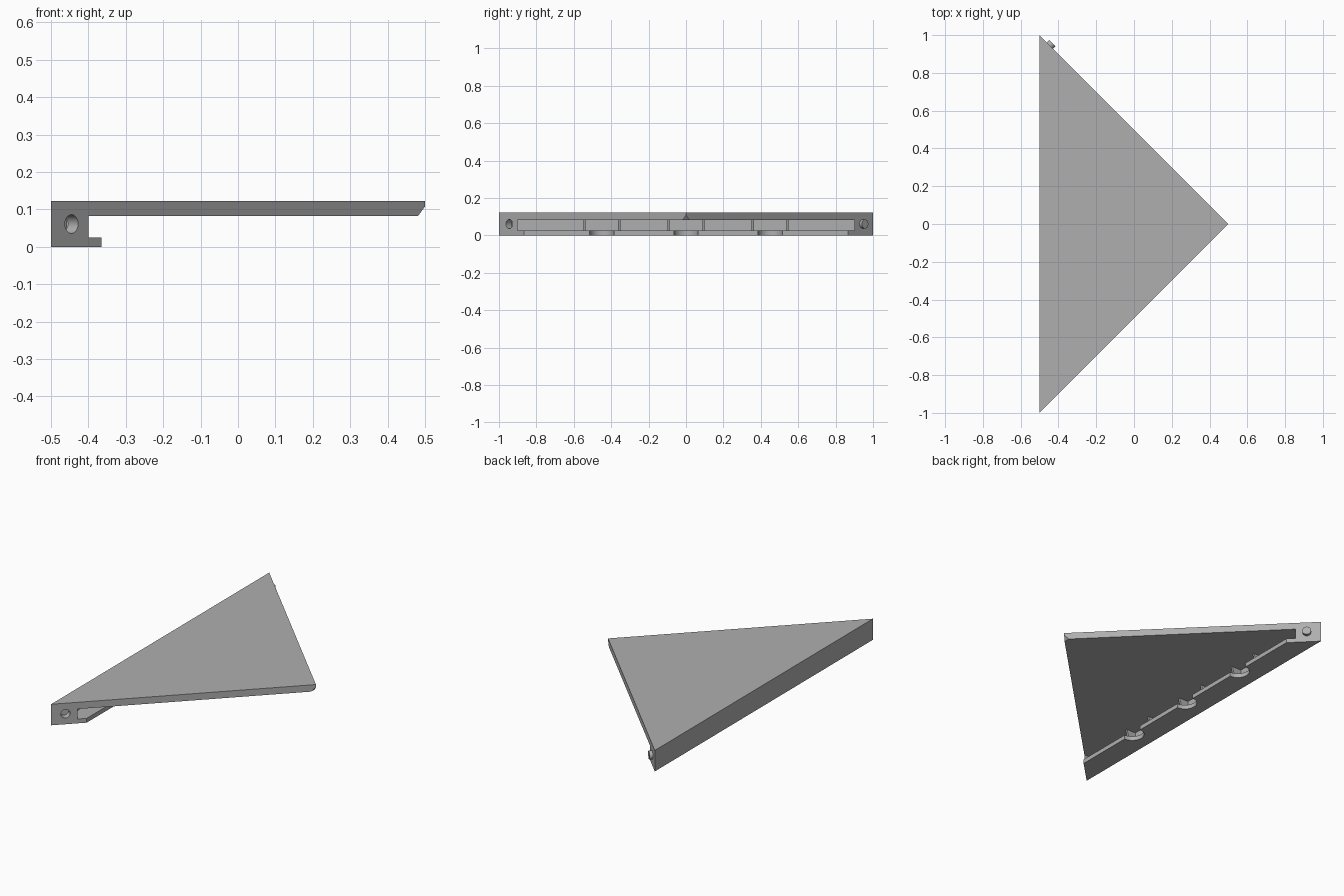
import bpy, bmesh, math
from mathutils import Vector, Matrix

if "Cube" in bpy.data.objects:
    bpy.data.objects.remove(bpy.data.objects["Cube"])

TOP, UNDER, SHELF = 0.122, 0.083, 0.025      # plate top, plate underside, shelf top
grey = bpy.data.materials.new("mid grey")
grey.diffuse_color = (0.43, 0.43, 0.43, 1)
grey.use_nodes = True
grey.node_tree.nodes["Principled BSDF"].inputs["Base Color"].default_value = grey.diffuse_color


def make_object(name, bm):
    bmesh.ops.recalc_face_normals(bm, faces=bm.faces[:])
    mesh = bpy.data.meshes.new(name)
    bm.to_mesh(mesh)
    bm.free()
    mesh.materials.append(grey)
    ob = bpy.data.objects.new(name, mesh)
    bpy.context.collection.objects.link(ob)
    return ob


def prism(name, points, offset):
    """Extrude a flat outline by an offset vector."""
    bm = bmesh.new()
    face = bm.faces.new([bm.verts.new(p) for p in points])
    new = bmesh.ops.extrude_face_region(bm, geom=[face])["geom"]
    verts = [v for v in new if isinstance(v, bmesh.types.BMVert)]
    bmesh.ops.translate(bm, verts=verts, vec=offset)
    return make_object(name, bm)


def xz_prism(name, profile, y0, y1):
    return prism(name, [(x, y0, z) for x, z in profile], (0, y1 - y0, 0))


def cylinder(name, centre, axis, radius, depth):
    bm = bmesh.new()
    turn = Vector((0, 0, 1)).rotation_difference(Vector(axis)).to_matrix().to_4x4()
    bmesh.ops.create_cone(bm, cap_ends=True, segments=32, radius1=radius, radius2=radius,
                          depth=depth, matrix=Matrix.Translation(centre) @ turn)
    return make_object(name, bm)


def cut(target, cutter):
    mod = target.modifiers.new("cut", "BOOLEAN")
    mod.operation, mod.solver, mod.object = "DIFFERENCE", "EXACT", cutter
    bpy.context.view_layer.objects.active = target
    bpy.ops.object.modifier_apply(modifier=mod.name)
    bpy.data.objects.remove(cutter)


def smooth(ob):
    bpy.ops.object.select_all(action="DESELECT")
    ob.select_set(True)
    bpy.context.view_layer.objects.active = ob
    bpy.ops.object.shade_smooth_by_angle(angle=math.radians(30))


# Triangular body, full height
body = prism("triangular_panel", [(-0.5, -1, 0), (0.5, 0, 0), (-0.5, 1, 0)], (0, 0, TOP))

# Hollow under the plate, leaving corner blocks and a low shelf
cut(body, xz_prism("hollow", [(-0.4, UNDER), (-0.4, SHELF), (-0.365, SHELF),
                              (-0.365, -0.1), (1, -0.1), (1, UNDER)], -1.5, 1.5))
# Recess behind the shelf
cut(body, xz_prism("recess", [(-0.46, SHELF), (-0.38, SHELF), (-0.38, UNDER), (-0.46, UNDER)],
                   -0.9, 0.9))
# Bevel under the tip
cut(body, xz_prism("tip_bevel", [(0.465, 0.06), (0.525, 0.1425), (0.6, 0.06)], -0.2, 0.2))

# Half-round notches in the shelf, with a pair of ribs around each
for i, y in enumerate((-0.45, 0, 0.45)):
    cut(body, cylinder("notch", (-0.365, y, -0.01), (0, 0, 1), 0.065, 0.1))
    for side in (-1, 1):
        mid = y + side * 0.093
        xz_prism(f"rib_{i * 2 + (side + 1) // 2}",
                 [(-0.465, SHELF - 0.005), (-0.42, SHELF - 0.005),
                  (-0.4, UNDER), (-0.4, UNDER + 0.005), (-0.465, UNDER + 0.005)],
                 mid - 0.006, mid + 0.006)

# Blind socket in the front corner block
cut(body, cylinder("socket", (-0.445, -0.945, 0.061), (1, -1, 0), 0.025, 0.08))
smooth(body)

# Matching peg on the rear corner block
peg = cylinder("peg", (-0.445, 0.945, 0.061), (1, 1, 0), 0.024, 0.036)
smooth(peg)
